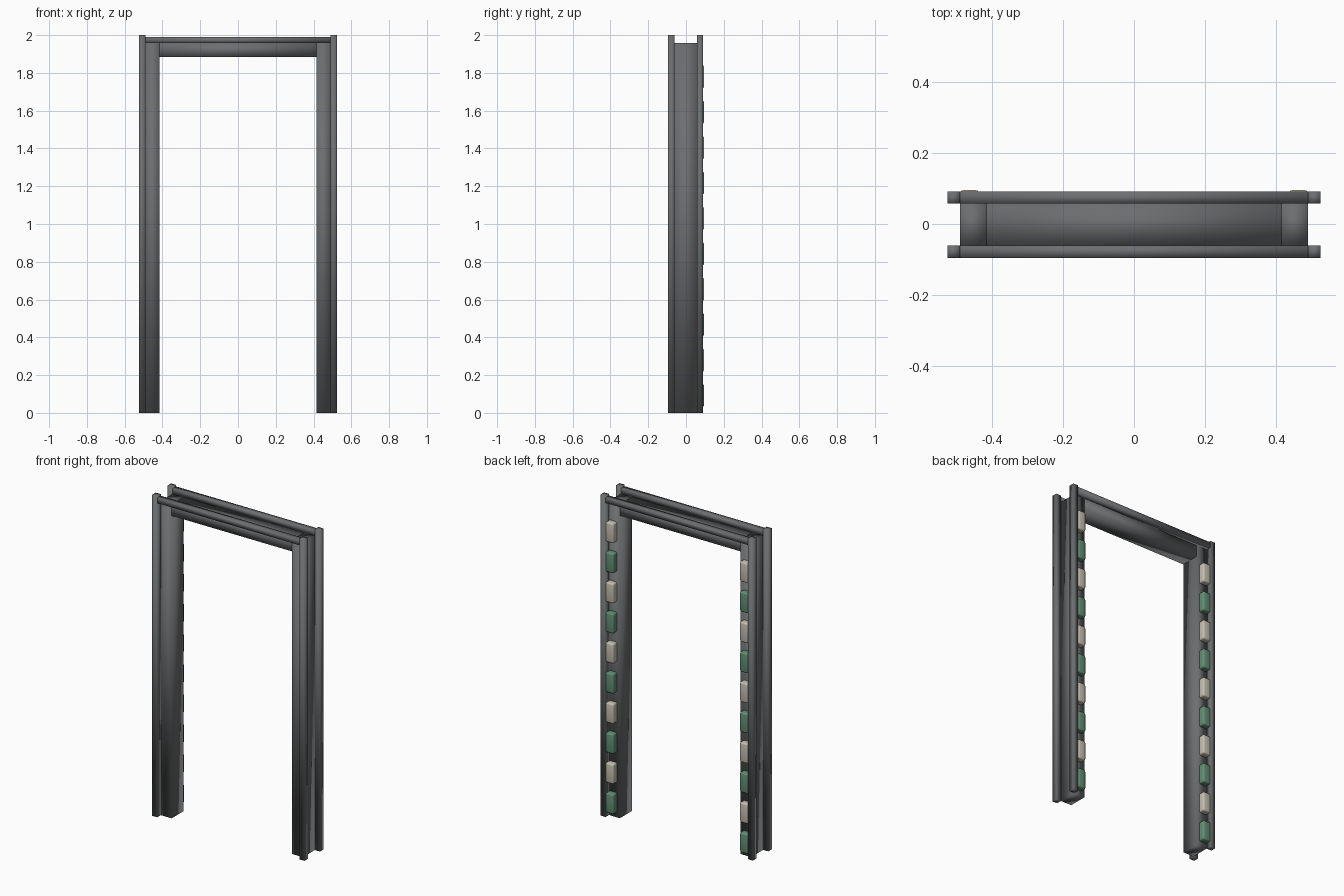
import bpy

cube = bpy.data.objects.get("Cube")
if cube:
    bpy.data.objects.remove(cube, do_unlink=True)


def material(name, rgb):
    mat = bpy.data.materials.new(name)
    mat.use_nodes = True
    mat.diffuse_color = (*rgb, 1)
    bsdf = mat.node_tree.nodes["Principled BSDF"]
    bsdf.inputs["Base Color"].default_value = (*rgb, 1)
    bsdf.inputs["Roughness"].default_value = 0.7
    return mat


metal = material("dark grey metal", (0.15, 0.155, 0.16))
cream = material("cream lamp", (0.56, 0.52, 0.43))
green = material("green lamp", (0.12, 0.27, 0.18))


def box(name, low, high, mat, bevel=0.0):
    """Soft-shaded block between two opposite corners."""
    center = [(a + b) / 2 for a, b in zip(low, high)]
    bpy.ops.mesh.primitive_cube_add(size=1, location=center)
    obj = bpy.context.object
    obj.name = name
    obj.scale = [abs(b - a) for a, b in zip(low, high)]
    bpy.ops.object.transform_apply(location=False, rotation=False, scale=True)
    obj.data.materials.append(mat)
    bpy.ops.object.shade_smooth()
    if bevel:
        mod = obj.modifiers.new("rounded edges", "BEVEL")
        mod.width = bevel
        mod.segments = 3
    return obj


INNER, WEB, OUTER = 0.415, 0.49, 0.525   # widths of the gate from its middle
HEAD = 1.957                             # top of the jambs and lintel
BARS = {"front": (-0.095, -0.06), "back": (0.057, 0.091)}

# Lintel across the top
box("lintel", (-INNER, -0.06, 1.885), (INNER, 0.058, HEAD), metal)

# Rails above the lintel
for place, (y0, y1) in BARS.items():
    box(place + "_top_rail", (-WEB, y0, HEAD), (WEB, y1, 1.99), metal)

for side, s in (("left", 1), ("right", -1)):
    # Wide inner jamb
    box(side + "_jamb", (s * INNER, -0.06, 0), (s * WEB, 0.058, HEAD), metal)
    # Outer corner posts
    for place, (y0, y1) in BARS.items():
        box(f"{side}_{place}_post", (s * WEB, y0, 0), (s * OUTER, y1, 2), metal)
    # Alternating lamps up the back of the jamb
    for i in range(10):
        z = 0.092 + 0.1875 * i
        box(f"{side}_lamp_{i + 1}", (s * 0.435, 0.05, z - 0.062),
            (s * WEB, 0.095, z + 0.062), cream if i % 2 else green, 0.01)
